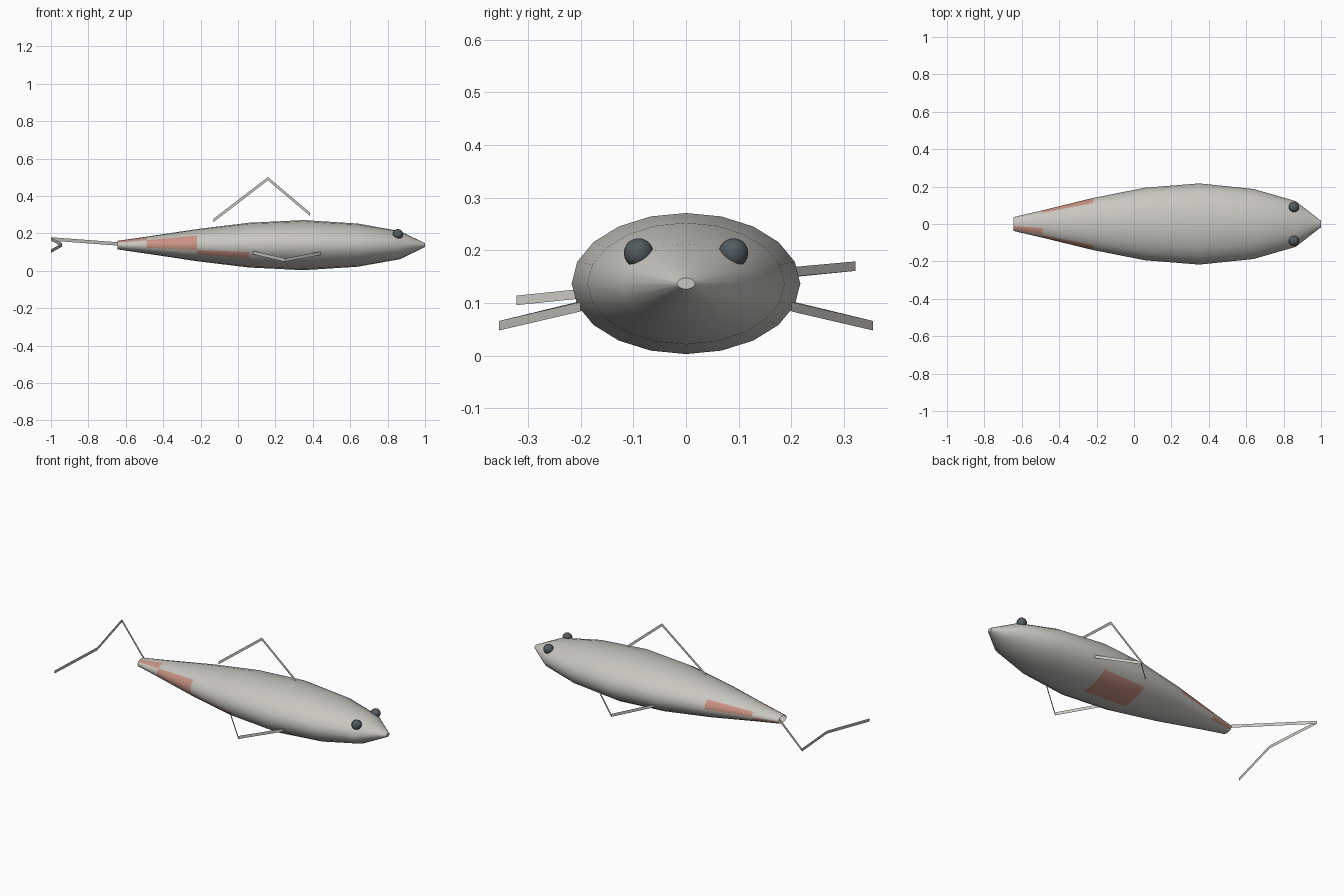
import bpy, bmesh, math

if "Cube" in bpy.data.objects:
    bpy.data.objects.remove(bpy.data.objects["Cube"])


def material(name, rgb):
    m = bpy.data.materials.new(name)
    m.diffuse_color = (*rgb, 1)
    m.use_nodes = True
    m.node_tree.nodes["Principled BSDF"].inputs["Base Color"].default_value = m.diffuse_color
    return m


GREY = material("pale_grey", (0.58, 0.565, 0.52))
PINK = material("dusty_pink", (0.58, 0.29, 0.23))
DARK = material("dark_slate", (0.085, 0.105, 0.115))


def add_object(name, bm, *mats):
    mesh = bpy.data.meshes.new(name)
    bm.to_mesh(mesh)
    bm.free()
    for m in mats:
        mesh.materials.append(m)
    obj = bpy.data.objects.new(name, mesh)
    bpy.context.collection.objects.link(obj)
    return obj


# Body: elliptical rings (x, half width) lofted from tail to nose
SIDES, ZC, FLAT = 20, 0.137, 0.617
rings = [(-0.645, 0.037), (-0.49, 0.073), (-0.22, 0.139), (0.06, 0.194),
         (0.35, 0.217), (0.64, 0.187), (0.865, 0.122), (1.0, 0.017)]
# Pink patches: body segment -> faces around the ring
patches = {0: (6, 7, 18, 19), 1: (0, 1, 8, 9, 10), 2: (11,), 3: (15, 16, 17)}

bm = bmesh.new()
loops = []
for x, r in rings:
    loops.append([bm.verts.new((x, r * math.cos(2 * math.pi * j / SIDES),
                                ZC + FLAT * r * math.sin(2 * math.pi * j / SIDES)))
                  for j in range(SIDES)])
for i in range(len(rings) - 1):
    for j in range(SIDES):
        k = (j + 1) % SIDES
        f = bm.faces.new((loops[i][j], loops[i][k], loops[i + 1][k], loops[i + 1][j]))
        f.smooth = True
        f.material_index = int(j in patches.get(i, ()))
bm.faces.new(loops[-1])  # nose tip; the tail end stays open
add_object("body", bm, GREY, PINK)


# Fins: open edge strips, a path swept straight up
def strip(name, path, height=0.018):
    bm = bmesh.new()
    low = [bm.verts.new((x, y, z - height / 2)) for x, y, z in path]
    top = [bm.verts.new((x, y, z + height / 2)) for x, y, z in path]
    for i in range(len(path) - 1):
        bm.faces.new((low[i], low[i + 1], top[i + 1], top[i]))
    return add_object(name, bm, GREY)


strip("dorsal_fin", [(-0.13, 0, 0.27), (0.16, 0, 0.492), (0.385, 0, 0.302)])
strip("tail_fin", [(-0.635, 0.02, 0.143), (-1, 0.322, 0.17),
                   (-0.94, 0, 0.138), (-1, -0.322, 0.105)])
for side, s in (("front", -1), ("back", 1)):
    strip(side + "_side_fin", [(0.08, s * 0.19, 0.097), (0.25, s * 0.355, 0.057),
                               (0.44, s * 0.20, 0.093)])
    # Eyes
    bm = bmesh.new()
    bmesh.ops.create_uvsphere(bm, u_segments=16, v_segments=10, radius=0.028)
    bmesh.ops.translate(bm, verts=bm.verts, vec=(0.855, s * 0.09, 0.195))
    for f in bm.faces:
        f.smooth = True
    add_object(side + "_eye", bm, DARK)
